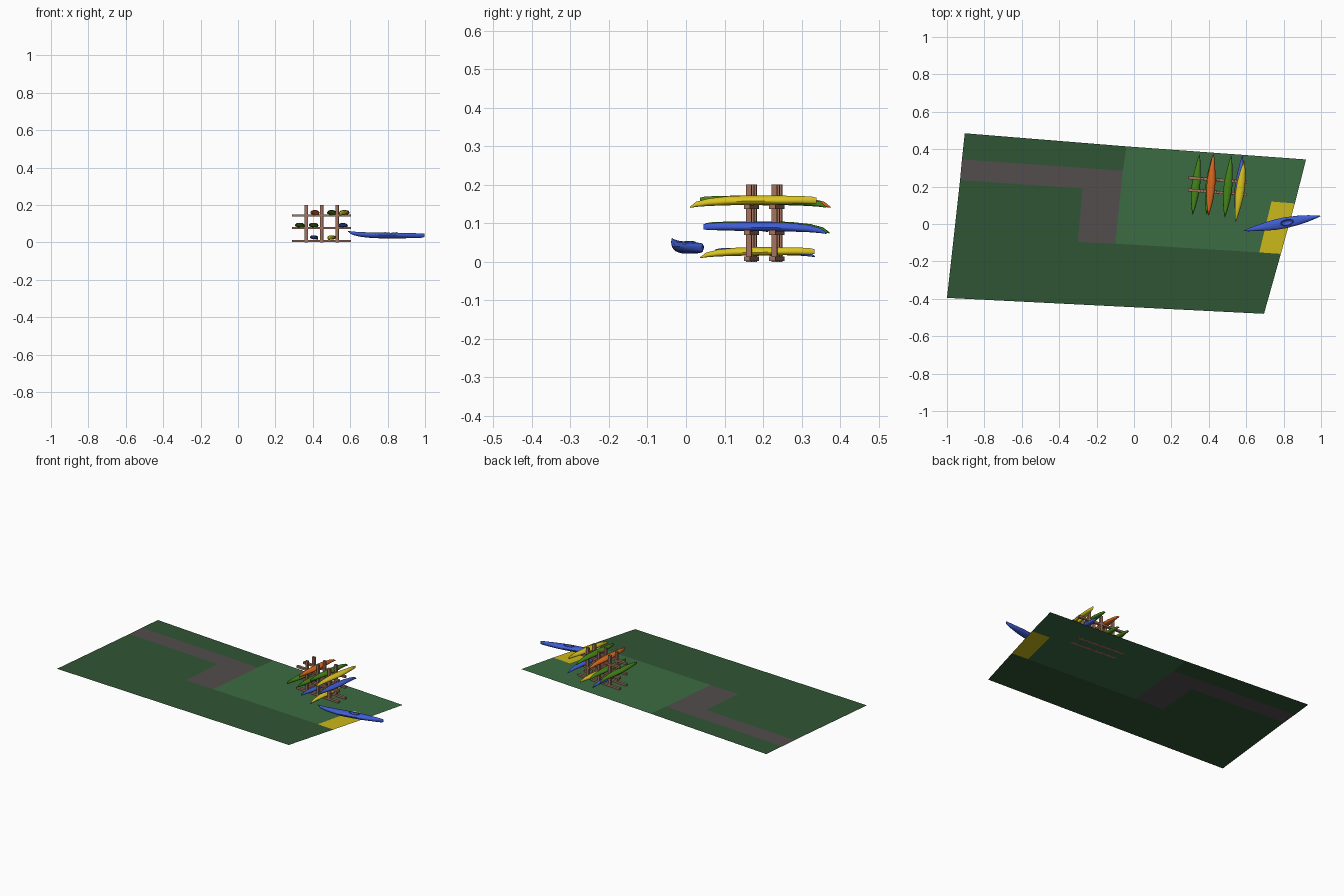
import bpy, bmesh, math
from mathutils import Vector, Matrix

if "Cube" in bpy.data.objects:
    bpy.data.objects.remove(bpy.data.objects["Cube"])

COLOURS = {
    "dark_green": (0.03, 0.09, 0.035), "light_green": (0.045, 0.15, 0.055),
    "path_grey": (0.085, 0.075, 0.075), "sand_yellow": (0.6, 0.48, 0.01),
    "wood": (0.36, 0.17, 0.11), "blue": (0.05, 0.11, 0.65),
    "green": (0.06, 0.23, 0.01), "orange": (0.7, 0.14, 0.015),
    "yellow": (0.7, 0.55, 0.015),
}
MATS = {}
for key, rgb in COLOURS.items():
    MATS[key] = bpy.data.materials.new(key)
    MATS[key].diffuse_color = (*rgb, 1)


def add_object(name, bm, colour=None):
    mesh = bpy.data.meshes.new(name)
    bm.to_mesh(mesh)
    bm.free()
    obj = bpy.data.objects.new(name, mesh)
    bpy.context.collection.objects.link(obj)
    if colour:
        mesh.materials.append(MATS[colour])
    return obj


# Ground patches that meet edge to edge
def patch(name, points, colour):
    bm = bmesh.new()
    face = bm.faces.new([bm.verts.new((x, y, 0.002)) for x, y in points])
    face.normal_update()
    if face.normal.z < 0:
        face.normal_flip()
    add_object(name, bm, colour)


A, B, C, D = (-0.905, 0.485), (-0.04, 0.415), (-0.06, 0.285), (-0.92, 0.345)
E, F, G, H = (-0.93, 0.235), (-0.275, 0.19), (-0.30, -0.095), (-0.10, -0.105)
I, J, K, L = (0.67, -0.152), (0.785, -0.16), (0.86, 0.11), (0.735, 0.12)
patch("grass_back", [A, B, C, D], "dark_green")
patch("grass_front", [E, F, G, H, I, J, (0.695, -0.48), (-1, -0.395)], "dark_green")
patch("path", [D, C, H, G, F, E], "path_grey")
patch("lawn", [B, (0.92, 0.345), K, L, I, H, C], "light_green")
patch("launch_pad", [L, K, J, I], "sand_yellow")


# Storage rack: two frames of posts and crossbars
def box(name, loc, size):
    bm = bmesh.new()
    bmesh.ops.create_cube(bm, size=1)
    bmesh.ops.scale(bm, vec=size, verts=bm.verts)
    obj = add_object(name, bm, "wood")
    obj.location = loc
    obj.rotation_euler.z = math.atan(-0.077)


for frame, mid_y in (("front", 0.17), ("back", 0.236)):
    for i, x in enumerate((0.365, 0.447, 0.53)):
        box(f"{frame}_post_{i}", (x, mid_y - 0.077 * (x - 0.447), 0.1), (0.018, 0.014, 0.2))
    for i, z in enumerate((0.0075, 0.076, 0.143)):
        box(f"{frame}_bar_{i}", (0.447, mid_y, z), (0.315, 0.016, 0.012))

# Master kayak hull, bow at -x: station, half width, keel, deck
LENGTH, SIDES = 0.414, 14
STATIONS = [(-0.5, 0.001, 0.036, 0.040), (-0.45, 0.007, 0.020, 0.037),
            (-0.35, 0.014, 0.009, 0.034), (-0.2, 0.023, 0.002, 0.032),
            (-0.08, 0.028, 0, 0.031), (0.05, 0.029, 0, 0.031),
            (0.2, 0.025, 0, 0.030), (0.35, 0.016, 0.001, 0.028),
            (0.46, 0.006, 0.003, 0.027), (0.5, 0.001, 0.007, 0.025)]
bm = bmesh.new()
rings = []
for t, half, keel, deck in STATIONS:
    sheer = keel + 0.6 * (deck - keel)
    ring = []
    for k in range(SIDES):
        a = 2 * math.pi * k / SIDES
        s = math.sin(a)
        z = sheer + s * (deck - sheer if s > 0 else sheer - keel)
        ring.append(bm.verts.new((t * LENGTH, half * math.cos(a), z)))
    rings.append(ring)
for r0, r1 in zip(rings, rings[1:]):
    for k in range(SIDES):
        n = (k + 1) % SIDES
        bm.faces.new((r0[k], r0[n], r1[n], r1[k]))
bm.faces.new(rings[0])
bm.faces.new(rings[-1])
bmesh.ops.recalc_face_normals(bm, faces=bm.faces)
master = add_object("hull_master", bm)

# Cockpit recess
CX, CZ, RX, RY = 0.025, 0.031, 0.032, 0.016
bm = bmesh.new()
bmesh.ops.create_uvsphere(bm, u_segments=20, v_segments=10, radius=1)
bmesh.ops.scale(bm, vec=(RX, RY, 0.022), verts=bm.verts)
bmesh.ops.translate(bm, vec=(CX, 0, CZ), verts=bm.verts)
cutter = add_object("cockpit_cutter", bm)
cutter.hide_render = True
mod = master.modifiers.new("cockpit", 'BOOLEAN')
mod.object, mod.operation, mod.solver = cutter, 'DIFFERENCE', 'EXACT'
evaluated = master.evaluated_get(bpy.context.evaluated_depsgraph_get())
bm = bmesh.new()
bm.from_mesh(evaluated.to_mesh())
evaluated.to_mesh_clear()

# Raised cockpit rim
loops = []
for i in range(20):
    a = 2 * math.pi * i / 20
    loop = []
    for j in range(6):
        b = 2 * math.pi * j / 6
        r = 1 + 0.002 / RY * math.cos(b)
        y = RY * r * math.sin(a)
        loop.append(bm.verts.new((CX + RX * r * math.cos(a), y,
                                  CZ - 13 * y * y + 0.002 * math.sin(b))))
    loops.append(loop)
for i in range(20):
    p, q = loops[i], loops[(i + 1) % 20]
    for j in range(6):
        bm.faces.new((p[j], q[j], q[(j + 1) % 6], p[(j + 1) % 6]))
kayak_mesh = bpy.data.meshes.new("kayak")
bm.to_mesh(kayak_mesh)
bm.free()
bpy.data.objects.remove(master)
bpy.data.objects.remove(cutter)


def kayak(name, colour, bow, stern, z, flipped=True):
    """Place a kayak from bow to stern with its keel at height z."""
    mesh = kayak_mesh.copy()
    mesh.materials.clear()
    mesh.materials.append(MATS[colour])
    obj = bpy.data.objects.new(name, mesh)
    bpy.context.collection.objects.link(obj)
    bow, stern = Vector((*bow, z)), Vector((*stern, z))
    x_axis = (stern - bow).normalized()
    z_axis = Vector((0, 0, -1 if flipped else 1))
    rot = Matrix((x_axis, z_axis.cross(x_axis), z_axis)).transposed().to_4x4()
    size = (stern - bow).length / LENGTH
    obj.matrix_world = Matrix.Translation((bow + stern) / 2) @ rot @ Matrix.Scale(size, 4)
    bpy.ops.object.select_all(action='DESELECT')
    obj.select_set(True)
    bpy.context.view_layer.objects.active = obj
    bpy.ops.object.shade_smooth_by_angle(angle=math.radians(40))


# Kayak on the launch pad, then three upturned tiers on the rack
kayak("launch_kayak", "blue", (0.588, -0.036), (0.997, 0.043), 0.021, False)
kayak("top_kayak_left", "orange", (0.425, 0.375), (0.398, 0.045), 0.172)
kayak("top_kayak_middle", "green", (0.52, 0.365), (0.485, 0.036), 0.172)
kayak("top_kayak_right", "yellow", (0.543, 0.01), (0.59, 0.339), 0.172)
kayak("middle_kayak_left", "green", (0.35, 0.372), (0.313, 0.05), 0.105)
kayak("middle_kayak_inner", "green", (0.422, 0.37), (0.388, 0.05), 0.105)
kayak("middle_kayak_right", "blue", (0.58, 0.365), (0.545, 0.046), 0.103)
kayak("bottom_kayak_left", "blue", (0.425, 0.335), (0.39, 0.077), 0.037)
kayak("bottom_kayak_right", "yellow", (0.485, 0.037), (0.515, 0.333), 0.038)

for m in bpy.data.materials:
    if m.users and not m.is_grease_pencil:
        m.use_nodes = True
        m.node_tree.nodes["Principled BSDF"].inputs["Base Color"].default_value = m.diffuse_color
